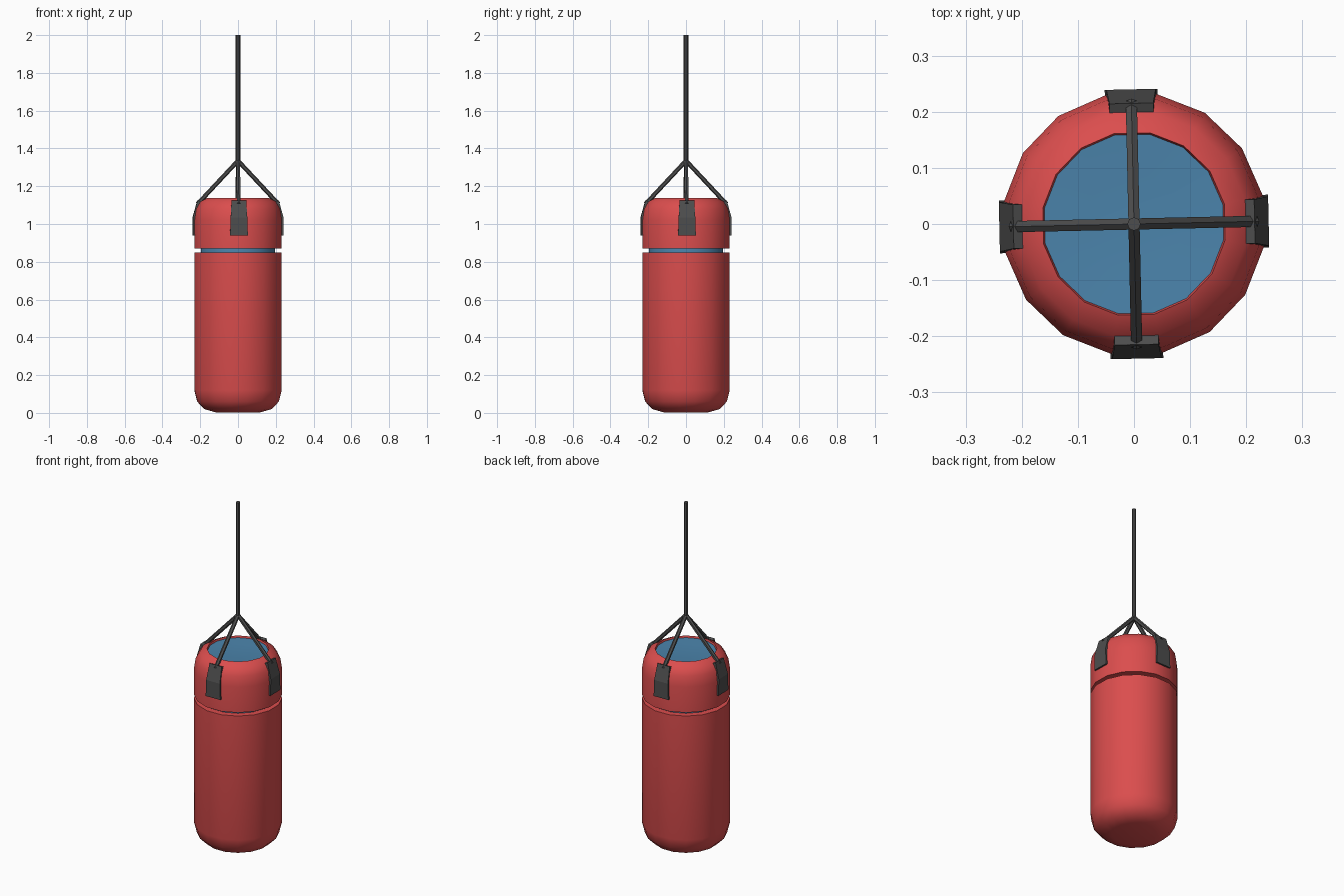
import bpy, bmesh, math
from mathutils import Vector, Matrix

if "Cube" in bpy.data.objects:
    bpy.data.objects.remove(bpy.data.objects["Cube"])

SIDES = 16
TWIST = math.radians(1.25)      # whole bag hangs slightly turned


def material(name, rgb):
    m = bpy.data.materials.new(name)
    m.diffuse_color = (*rgb, 1)
    m.use_nodes = True
    m.node_tree.nodes["Principled BSDF"].inputs["Base Color"].default_value = m.diffuse_color
    return m


RED = material("red leather", (0.71, 0.075, 0.075))
BLUE = material("blue core", (0.07, 0.23, 0.41))
GREY = material("dark grey metal", (0.075, 0.075, 0.075))


def finish(name, bm, mat, smooth=None):
    bmesh.ops.recalc_face_normals(bm, faces=bm.faces)
    me = bpy.data.meshes.new(name)
    bm.to_mesh(me)
    bm.free()
    me.materials.append(mat)
    if smooth:
        me.shade_smooth()
        me.set_sharp_from_angle(angle=math.radians(smooth))
    ob = bpy.data.objects.new(name, me)
    bpy.context.collection.objects.link(ob)
    return ob


def lathe(name, profile, mat):
    """Closed ring of quads around z; points with r = 0 are merged."""
    bm = bmesh.new()
    rings = []
    for r, z in profile:
        ring = []
        for i in range(SIDES):
            a = TWIST + (i + 0.5) * math.tau / SIDES
            ring.append(bm.verts.new((r * math.cos(a), r * math.sin(a), z)))
        rings.append(ring)
    for lo, hi in zip(rings, rings[1:]):
        for i in range(SIDES):
            j = (i + 1) % SIDES
            bm.faces.new((lo[i], lo[j], hi[j], hi[i]))
    bmesh.ops.remove_doubles(bm, verts=bm.verts, dist=1e-5)
    return finish(name, bm, mat, 35)


def rod(name, a, b, radius, sides):
    a, b = Vector(a), Vector(b)
    d = b - a
    bm = bmesh.new()
    mat = Matrix.Translation((a + b) / 2) @ d.to_track_quat('Z', 'Y').to_matrix().to_4x4()
    bmesh.ops.create_cone(bm, cap_ends=True, segments=sides, radius1=radius,
                          radius2=radius, depth=d.length, matrix=mat)
    return finish(name, bm, GREY)


# red leather shells, with a recessed groove between them
lathe("lower_shell", [(0, 0.003), (0.12, 0.003), (0.18, 0.02), (0.22, 0.06),
                      (0.235, 0.12), (0.235, 0.85), (0.195, 0.85)], RED)
lathe("upper_shell", [(0.195, 0.87), (0.235, 0.87), (0.235, 1.02), (0.226, 1.08),
                      (0.202, 1.12), (0.165, 1.138), (0.162, 1.127)], RED)

# blue core showing in the groove and in the top opening
lathe("core", [(0, 0.8), (0.2, 0.8), (0.2, 1.05), (0.165, 1.127),
               (0.09, 1.123), (0, 1.12)], BLUE)

# four strap brackets and hanger arms
strap = [(0.222, 0.94, 0.047), (0.24, 0.94, 0.047), (0.24, 1.035, 0.044),
         (0.215, 1.125, 0.039), (0.198, 1.118, 0.039), (0.222, 1.03, 0.044)]
for k, side in enumerate(("right", "back", "left", "front")):
    turn = Matrix.Rotation(TWIST + k * math.pi / 2, 4, 'Z')
    bm = bmesh.new()
    left = [bm.verts.new(turn @ Vector((r, -w, z))) for r, z, w in strap]
    right = [bm.verts.new(turn @ Vector((r, w, z))) for r, z, w in strap]
    n = len(strap)
    for i in range(n):
        j = (i + 1) % n
        bm.faces.new((left[i], left[j], right[j], right[i]))
    for s in (left, right):
        bm.faces.new((s[0], s[1], s[2], s[5]))
        bm.faces.new((s[5], s[2], s[3], s[4]))
    finish(side + "_bracket", bm, GREY)
    rod(side + "_arm", turn @ Vector((0.215, 0, 1.105)), (0, 0, 1.335), 0.0115, 6)

# hanging cable
rod("cable", (0, 0, 1.325), (0, 0, 2.0), 0.012, 8)
